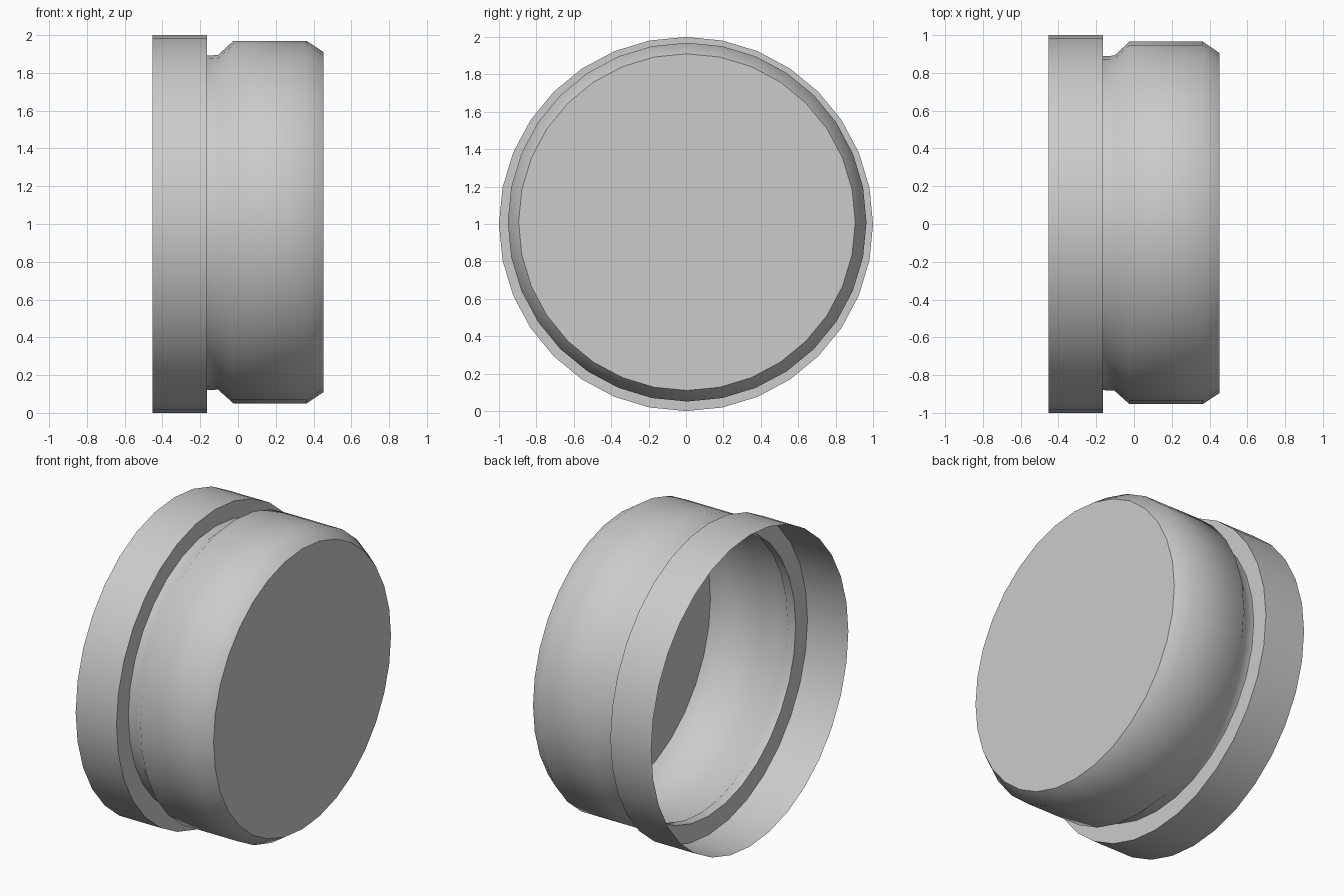
import bpy, bmesh, math

if "Cube" in bpy.data.objects:
    bpy.data.objects.remove(bpy.data.objects["Cube"])

SIDES = 32
# Profile along x: (x, radius, y offset, z centre); the plug sits slightly off centre
PROFILE = [
    (-0.453, 1.0, 0.0, 1.0),        # open rim
    (-0.163, 1.0, 0.0, 1.0),        # flange edge
    (-0.163, 0.885, 0.005, 1.006),  # groove
    (-0.105, 0.886, 0.005, 1.009),
    (-0.025, 0.959, 0.006, 1.01),   # plug wall
    (0.365, 0.959, 0.006, 1.01),
    (0.453, 0.9, 0.005, 1.01),      # chamfered end
]


def add_ring(bm, x, r, y, z):
    ring = []
    for i in range(SIDES):
        a = math.tau * i / SIDES
        ring.append(bm.verts.new((x, y + r * math.cos(a), z + r * math.sin(a))))
    return ring


# Thin open-backed cap: bridged rings and a flat closed end
bm = bmesh.new()
rings = [add_ring(bm, *p) for p in PROFILE]
for a, b in zip(rings, rings[1:]):
    for i in range(SIDES):
        j = (i + 1) % SIDES
        bm.faces.new((a[i], a[j], b[j], b[i]))
bm.faces.new(rings[-1])

mesh = bpy.data.meshes.new("round_cap")
bm.to_mesh(mesh)
bm.free()
cap = bpy.data.objects.new("round_cap", mesh)
bpy.context.collection.objects.link(cap)

# Smooth walls, sharp flange, groove and end edges
bpy.context.view_layer.objects.active = cap
cap.select_set(True)
bpy.ops.object.shade_smooth_by_angle(angle=math.radians(46))
